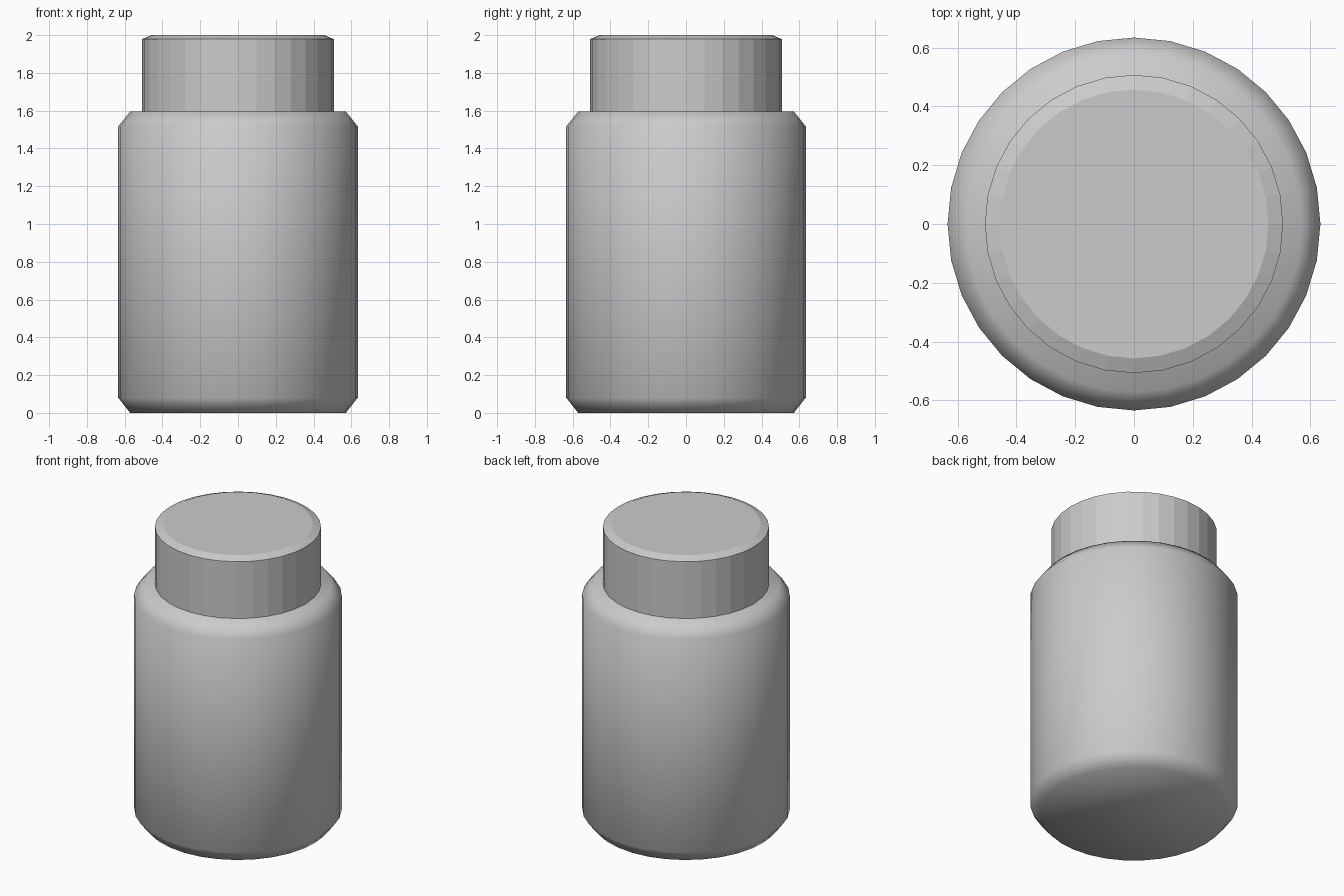
import bpy, bmesh
from math import cos, sin, pi

if "Cube" in bpy.data.objects:
    bpy.data.objects.remove(bpy.data.objects["Cube"])

SIDES = 32


def turned(name, profile, smooth):
    """Closed solid of revolution from (radius, z) rings, bottom to top."""
    bm = bmesh.new()
    rings = [[bm.verts.new((r * cos(2 * pi * i / SIDES), r * sin(2 * pi * i / SIDES), z))
              for i in range(SIDES)] for r, z in profile]
    for low, high in zip(rings, rings[1:]):
        for i in range(SIDES):
            j = (i + 1) % SIDES
            bm.faces.new((low[i], low[j], high[j], high[i]))
    bm.faces.new(rings[0][::-1])
    bm.faces.new(rings[-1])
    for f in bm.faces:
        f.smooth = smooth
    mesh = bpy.data.meshes.new(name)
    bm.to_mesh(mesh)
    bm.free()
    obj = bpy.data.objects.new(name, mesh)
    bpy.context.collection.objects.link(obj)
    return obj


# Smooth jar body with chamfered base and shoulder
turned("jar_body", [(0.571, 0), (0.634, 0.08), (0.634, 1.517), (0.571, 1.596)], True)

# Faceted lid with a shallow chamfer around the top
turned("jar_lid", [(0.507, 1.596), (0.507, 1.979), (0.457, 2.0)], False)
